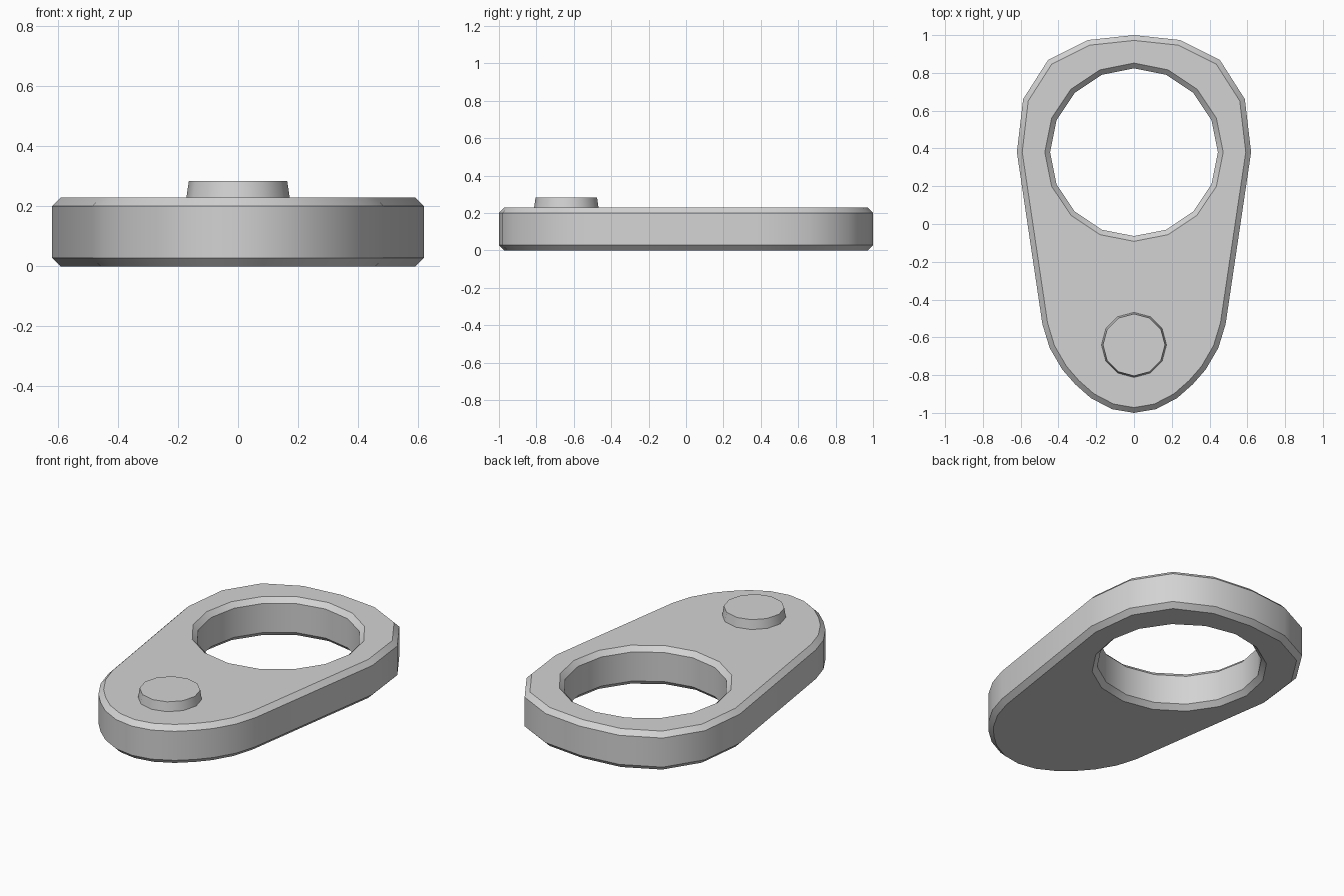
import bpy, bmesh, math
from mathutils import Vector

if "Cube" in bpy.data.objects:
    bpy.data.objects.remove(bpy.data.objects["Cube"])

H, C = 0.229, 0.028          # plate thickness, chamfer size
grey = bpy.data.materials.new("plain grey")
grey.diffuse_color = (0.65, 0.65, 0.65, 1)
grey.use_nodes = True
grey.node_tree.nodes["Principled BSDF"].inputs["Base Color"].default_value = grey.diffuse_color


def circle(n, r, cy):
    return [Vector((r * math.sin(math.tau * i / n), cy + r * math.cos(math.tau * i / n)))
            for i in range(n)]


def inset(pts, d):
    """Mitred inward offset of a clockwise outline."""
    out = []
    for i, p in enumerate(pts):
        a = (p - pts[i - 1]).normalized()
        b = (pts[(i + 1) % len(pts)] - p).normalized()
        na, nb = Vector((a.y, -a.x)), Vector((b.y, -b.x))
        out.append(p + (na + nb) * d / (1 + na.dot(nb)))
    return out


def wall(bm, rings):
    """Stack (outline, z) rings and join them with quads."""
    loops = [[bm.verts.new((p.x, p.y, z)) for p in pts] for pts, z in rings]
    for lo, hi in zip(loops, loops[1:]):
        n = len(lo)
        for i in range(n):
            j = (i + 1) % n
            bm.faces.new((lo[i], lo[j], hi[j], hi[i]))
    return loops


def finish(bm, name):
    bmesh.ops.recalc_face_normals(bm, faces=bm.faces)
    me = bpy.data.meshes.new(name)
    bm.to_mesh(me)
    bm.free()
    me.materials.append(grey)
    ob = bpy.data.objects.new(name, me)
    bpy.context.collection.objects.link(ob)
    bpy.ops.object.select_all(action='DESELECT')
    ob.select_set(True)
    bpy.context.view_layer.objects.active = ob
    bpy.ops.object.shade_smooth_by_angle(angle=math.radians(32))


# plate outline: right half, mirrored to the left
half = [(0.243, 0.974), (0.455, 0.868), (0.587, 0.661), (0.62, 0.38), (0.485, -0.53),
        (0.447, -0.655), (0.38, -0.77), (0.312, -0.848), (0.228, -0.922), (0.117, -0.98)]
outline = [Vector(p) for p in [(0, 1)] + half + [(0, -1)] + [(-x, y) for x, y in reversed(half)]]
small = inset(outline, C)

# plate with chamfered rim and chamfered round hole
bm = bmesh.new()
outer = wall(bm, [(small, 0), (outline, C), (outline, H - C), (small, H)])
wide, narrow = circle(16, 0.472, 0.38), circle(16, 0.444, 0.38)
inner = wall(bm, [(wide, 0), (narrow, C), (narrow, H - C), (wide, H)])
for k in (0, -1):
    edges = []
    for loop in (outer[k], inner[k]):
        edges += [bm.edges.get((loop[i - 1], loop[i])) for i in range(len(loop))]
    bmesh.ops.triangle_fill(bm, edges=edges, use_beauty=True,
                            normal=(0, 0, 1 if k else -1))
finish(bm, "pendant_plate")

# small tapered stud on the narrow end
bm = bmesh.new()
stud = wall(bm, [(circle(12, 0.173, -0.64), H - 0.005), (circle(12, 0.164, -0.64), 0.284)])
bm.faces.new(stud[1])
bm.faces.new(stud[0])
finish(bm, "stud")
